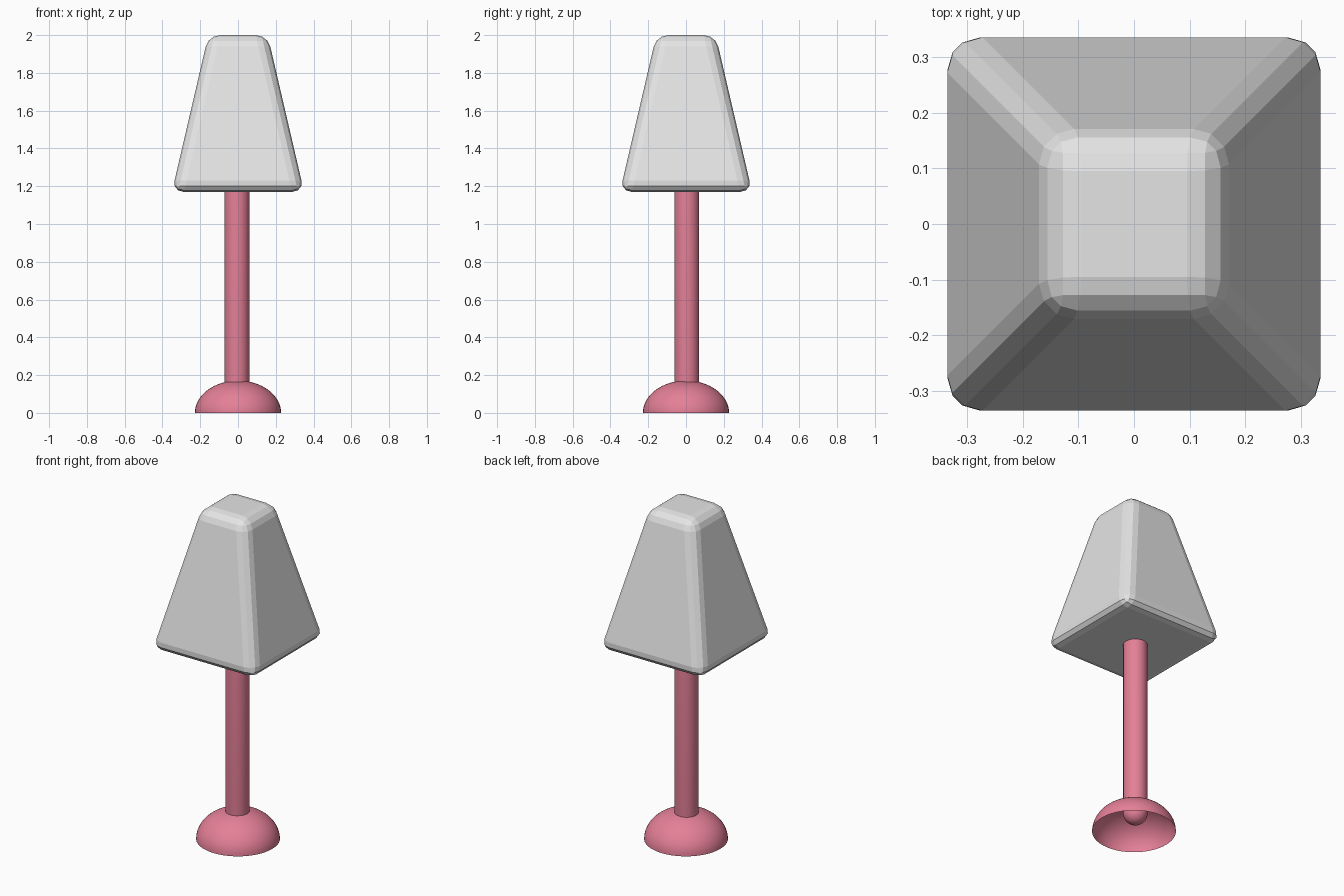
import bpy, bmesh, math

if "Cube" in bpy.data.objects:
    bpy.data.objects.remove(bpy.data.objects["Cube"])


def material(name, rgb):
    m = bpy.data.materials.new(name)
    m.diffuse_color = (*rgb, 1.0)
    m.use_nodes = True
    m.node_tree.nodes["Principled BSDF"].inputs["Base Color"].default_value = m.diffuse_color
    return m


white = material("soft white", (0.78, 0.78, 0.78))
pink = material("rose pink", (0.78, 0.215, 0.31))


def add_object(name, bm, mat, smooth):
    for f in bm.faces:
        f.smooth = smooth
    me = bpy.data.meshes.new(name)
    bm.to_mesh(me)
    bm.free()
    me.materials.append(mat)
    ob = bpy.data.objects.new(name, me)
    bpy.context.collection.objects.link(ob)
    return ob


def lathe(name, profile, mat, x=0.0, y=0.0, steps=48):
    """Spin an (r, z) profile about a vertical axis."""
    bm = bmesh.new()
    verts = [bm.verts.new((x + r, y, z)) for r, z in profile]
    edges = [bm.edges.new(p) for p in zip(verts, verts[1:])]
    bmesh.ops.spin(bm, geom=verts + edges, cent=(x, y, 0), axis=(0, 0, 1),
                   angle=2 * math.pi, steps=steps)
    bmesh.ops.remove_doubles(bm, verts=bm.verts, dist=1e-5)
    bmesh.ops.recalc_face_normals(bm, faces=bm.faces)
    return add_object(name, bm, mat, True)


def arc(r, h, z, a0, a1, n=12):
    """Elliptical arc in (r, z), angles in degrees."""
    angles = [math.radians(a0 + (a1 - a0) * i / n) for i in range(n + 1)]
    return [(r * math.cos(a), z + h * math.sin(a)) for a in angles]


# hollow dome base, open underneath
lathe("base", arc(0.228, 0.171, 0.0, 0, 90, 16), pink)

# round-ended pole running from inside the base into the shade
R = 0.066
lathe("pole", arc(R, R, 0.113, -90, 0) + arc(R, R, 1.20, 0, 90), pink, -0.006, 0.004)

# tapered square shade with faceted rounded edges
bm = bmesh.new()
bmesh.ops.create_cube(bm, size=2.0)
for v in bm.verts:
    half, z = (0.157, 2.0) if v.co.z > 0 else (0.350, 1.17)
    v.co = (v.co.x * half, v.co.y * half, z)
bmesh.ops.bevel(bm, geom=bm.edges[:], offset=0.062, offset_type='OFFSET',
                segments=3, profile=0.5, affect='EDGES')
add_object("shade", bm, white, False)
